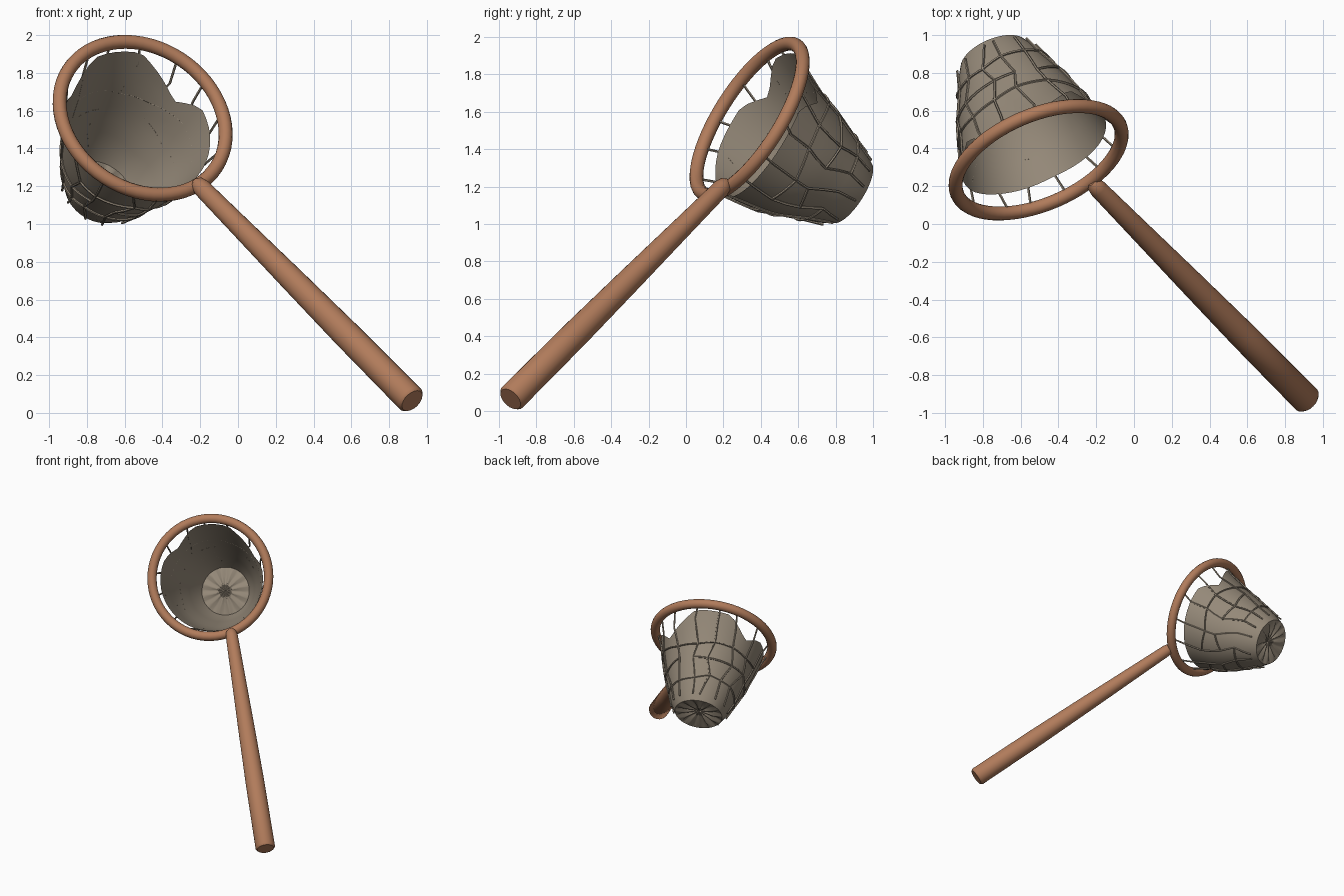
import bpy, bmesh, math, random
from mathutils import Vector, Matrix

if "Cube" in bpy.data.objects:
    bpy.data.objects.remove(bpy.data.objects["Cube"])

random.seed(4)

# Hoop frame: N runs from the opening into the bag, W is sideways, U is up
C = Vector((-0.505, 0.34, 1.56))
N = Vector((-0.34, 0.79, -0.50)).normalized()
U = Vector((0, 0, 1))
U = (U - N * U.dot(N)).normalized()
W = N.cross(U).normalized()
if W.x < 0:
    W = -W
R = 0.468


def material(name, col):
    m = bpy.data.materials.new(name)
    m.diffuse_color = (*col, 1)
    m.use_nodes = True
    m.node_tree.nodes["Principled BSDF"].inputs["Base Color"].default_value = m.diffuse_color
    return m


wood = material("warm_wood", (0.44, 0.20, 0.105))
cloth = material("grey_net", (0.30, 0.25, 0.19))


def finish(name, bm, mat, angle=40):
    bmesh.ops.recalc_face_normals(bm, faces=bm.faces[:])
    me = bpy.data.meshes.new(name)
    bm.to_mesh(me)
    bm.free()
    me.materials.append(mat)
    ob = bpy.data.objects.new(name, me)
    bpy.context.collection.objects.link(ob)
    bpy.ops.object.select_all(action='DESELECT')
    ob.select_set(True)
    bpy.context.view_layer.objects.active = ob
    bpy.ops.object.shade_smooth_by_angle(angle=math.radians(angle))
    return ob


def skin(bm, rows, closed=True):
    """Bridge a list of vertex rows with quads."""
    for a, b in zip(rows, rows[1:]):
        n = len(a)
        for i in range(n if closed else n - 1):
            j = (i + 1) % n
            bm.faces.new((a[i], a[j], b[j], b[i]))


def lerp_table(table, x):
    for (x0, y0), (x1, y1) in zip(table, table[1:]):
        if x <= x1:
            return y0 + (y1 - y0) * (x - x0) / (x1 - x0)
    return table[-1][1]


def tube(bm, pts, r, sides=5, loop=False):
    rows = []
    n = len(pts)
    for i, p in enumerate(pts):
        a = pts[(i - 1) % n] if loop or i > 0 else p
        b = pts[(i + 1) % n] if loop or i < n - 1 else p
        t = (b - a).normalized()
        x = (p - C - N * 0.3).cross(t).normalized()
        y = t.cross(x)
        rows.append([bm.verts.new(p + r * (math.cos(k * math.tau / sides) * x
                                           + math.sin(k * math.tau / sides) * y))
                     for k in range(sides)])
    if loop:
        skin(bm, rows + rows[:1])
    else:
        skin(bm, rows)
        bm.faces.new(rows[0])
        bm.faces.new(rows[-1])


# Hoop
bm = bmesh.new()
tube(bm, [C + R * (math.cos(a) * W + math.sin(a) * U)
          for a in (i * math.tau / 64 for i in range(64))], 0.037, 14, True)
finish("hoop", bm, wood)

# Handle: tapered turned rod
start, end = Vector((-0.225, 0.222, 1.225)), Vector((0.922, -0.938, 0.064))
axis = end - start
length = axis.length
rot = axis.to_track_quat('Z', 'Y').to_matrix()
profile = [(0, 0.022), (0.02, 0.04), (0.06, 0.048), (0.4, 0.055), (0.9, 0.066),
           (1.4, 0.075), (length - 0.015, 0.078), (length, 0.066)]
bm = bmesh.new()
rows = [[bm.verts.new(start + rot @ Vector((r * math.cos(k * math.tau / 20),
                                            r * math.sin(k * math.tau / 20), z)))
         for k in range(20)] for z, r in profile]
skin(bm, rows)
bm.faces.new(rows[0])
bm.faces.new(rows[-1])
finish("handle", bm, wood)

# Bag shape: radius and droop by depth, ragged top edge by angle
DEPTH = 0.71
radius = [(0, 0.445), (0.06, 0.415), (0.36, 0.332), (0.58, 0.25), (0.68, 0.215), (DEPTH, 0.19)]
edge = [(0, 0.08), (17, 0.08), (39, 0.19), (77, 0.03), (116, 0.03), (141, 0.15), (162, 0.07),
        (200, 0.07), (230, 0.09), (275, 0.11), (320, 0.09), (360, 0.08)]


def bag_point(deg, t, out=0.0):
    a = math.radians(deg)
    r = lerp_table(radius, t) + out
    droop = 0.04 * min(1, t / 0.3)
    return C + N * t + r * (math.cos(a) * W + math.sin(a) * U) - U * droop


# Cloth wall and pleated bottom
SEG = 48
bm = bmesh.new()
rows = []
for k in range(9):
    row = []
    for i in range(SEG):
        d = i * 360 / SEG
        t0 = lerp_table(edge, d)
        row.append(bm.verts.new(bag_point(d, t0 + (DEPTH - t0) * k / 8)))
    rows.append(row)
rows.append([bm.verts.new(bag_point(i * 360 / SEG, DEPTH, -0.07)
                          - N * (0.0 if i % 4 < 2 else 0.022)) for i in range(SEG)])
skin(bm, rows)
tip = bm.verts.new(C + N * (DEPTH - 0.03) - U * 0.04)
for i in range(SEG):
    bm.faces.new((rows[-1][i], rows[-1][(i + 1) % SEG], tip))
finish("net_cloth", bm, cloth, 35)

# Net cords: uneven lengthwise strands tied to the hoop, and crosswise rings
bm = bmesh.new()
STR = 14
levels = [0.12, 0.26, 0.40, 0.54, 0.67]
knots = [[(i * 360 / STR + random.uniform(-7, 7),
           t + random.uniform(-0.03, 0.03) * (t < 0.6)) for t in levels] for i in range(STR)]
for i, strand in enumerate(knots):
    a = math.radians(strand[0][0] + random.uniform(-6, 6))
    pts = [C + (R - 0.02) * (math.cos(a) * W + math.sin(a) * U)]
    for (d0, t0), (d1, t1) in zip(strand, strand[1:]):
        pts += [bag_point(d0 + (d1 - d0) * f, t0 + (t1 - t0) * f, 0.007) for f in (0, 0.5)]
    pts.append(bag_point(*strand[-1], 0.007))
    tube(bm, pts, 0.007)
for k in range(1, 4):
    for i in range(STR):
        if random.random() < 0.12:
            continue
        (d0, t0), (d1, t1) = knots[i][k], knots[(i + 1) % STR][k]
        if i == STR - 1:
            d1 += 360
        tube(bm, [bag_point(d0 + (d1 - d0) * f / 4, t0 + (t1 - t0) * f / 4, 0.007)
                  for f in range(5)], 0.007)
finish("net_cords", bm, cloth)
